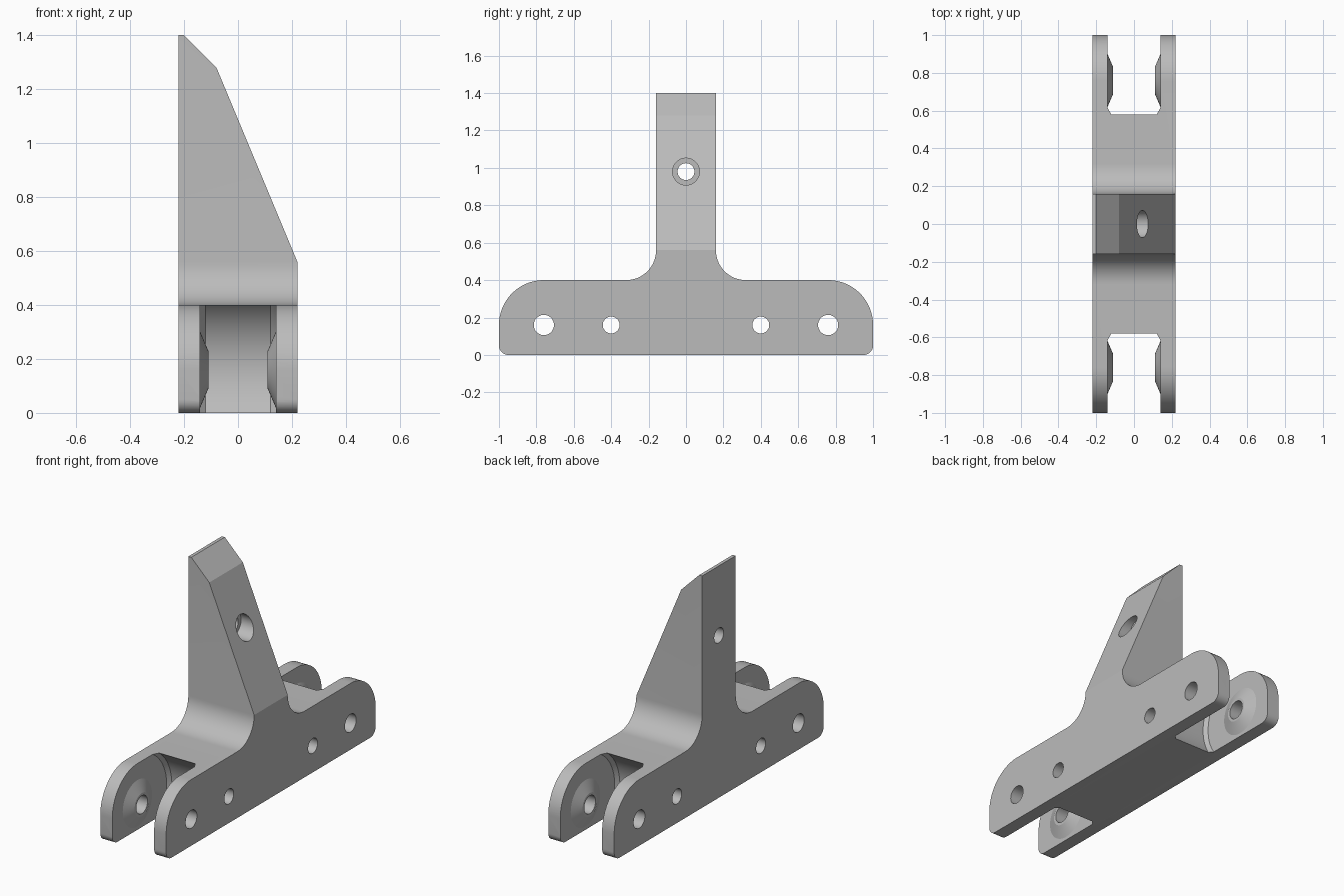
import bpy
import bmesh
from math import sin, cos, pi, radians
from mathutils import Vector

cube = bpy.data.objects.get("Cube")
if cube:
    bpy.data.objects.remove(cube, do_unlink=True)

HALF = 0.22            # half width of the bracket
PIN_Y, PIN_Z = 0.76, 0.16

grey = bpy.data.materials.new("plain grey")
grey.use_nodes = True
grey.diffuse_color = (0.5, 0.5, 0.5, 1)
grey.node_tree.nodes["Principled BSDF"].inputs["Base Color"].default_value = (0.5, 0.5, 0.5, 1)


def arc(cy, cz, r, start, end, steps=16):
    angles = [radians(start + (end - start) * i / steps) for i in range(steps + 1)]
    return [(cy + r * cos(a), cz + r * sin(a)) for a in angles]


def finish(name, bm):
    bmesh.ops.recalc_face_normals(bm, faces=bm.faces)
    mesh = bpy.data.meshes.new(name)
    bm.to_mesh(mesh)
    bm.free()
    mesh.materials.append(grey)
    obj = bpy.data.objects.new(name, mesh)
    bpy.context.collection.objects.link(obj)
    return obj


def turned(name, profile, y, z, sides=64):
    """Solid turned about an axis along x, from (x, radius) pairs."""
    bm = bmesh.new()
    rings = []
    for x, r in profile:
        rings.append([bm.verts.new((x, y + r * cos(2 * pi * i / sides),
                                    z + r * sin(2 * pi * i / sides))) for i in range(sides)])
    for a, b in zip(rings, rings[1:]):
        for i in range(sides):
            j = (i + 1) % sides
            bm.faces.new((a[i], a[j], b[j], b[i]))
    bm.faces.new(rings[0])
    bm.faces.new(rings[-1])
    return finish(name, bm)


# Body: mirrored side outline pushed through the width
half = (arc(0.95, 0.05, 0.05, -90, 0, 8) + arc(PIN_Y, PIN_Z, 0.24, 0, 90, 24)
        + arc(0.32, 0.56, 0.16, 270, 180) + [(0.16, 1.4)])
outline = half + [(-y, z) for y, z in reversed(half)]
bm = bmesh.new()
face = bm.faces.new([bm.verts.new((-HALF, y, z)) for y, z in outline])
pushed = bmesh.ops.extrude_face_region(bm, geom=[face])["geom"]
bmesh.ops.translate(bm, vec=(2 * HALF, 0, 0),
                    verts=[g for g in pushed if isinstance(g, bmesh.types.BMVert)])

# Sloping face and tip chamfer of the upright
for (x0, z0), (x1, z1) in (((HALF, 0.56), (-0.08, 1.28)), ((-0.08, 1.28), (-0.20, 1.4))):
    cut = bmesh.ops.bisect_plane(bm, geom=bm.verts[:] + bm.edges[:] + bm.faces[:], dist=1e-5,
                                 plane_co=(x0, 0, z0), plane_no=Vector((z1 - z0, 0, x0 - x1)),
                                 clear_outer=True)
    bmesh.ops.holes_fill(bm, edges=[e for e in bm.edges if e.is_boundary], sides=0)
body = finish("bracket_body", bm)

# Clevis slots with raised bosses, pin holes, small holes, counterbored hole
side = [(0.14, 0.28), (0.14, 0.14), (0.11, 0.07)]
slot = [(-0.11, 0.07), (-0.14, 0.14), (-0.14, 0.28), (-0.12, 0.30), (0.12, 0.30)] + side
cutters = []
for s in (-1, 1):
    cutters.append(turned("slot_cutter", slot, s * PIN_Y, PIN_Z, 96))
    cutters.append(turned("pin_hole_cutter", [(-1, 0.054), (1, 0.054)], s * PIN_Y, PIN_Z, 48))
    cutters.append(turned("small_hole_cutter", [(-1, 0.045), (1, 0.045)], s * 0.4, PIN_Z, 48))
cutters.append(turned("counterbore_cutter",
                      [(-1, 0.045), (-0.03, 0.045), (-0.03, 0.072), (1, 0.072)], 0, 0.98, 48))

for cutter in cutters:
    cutter.hide_render = True
    mod = body.modifiers.new(cutter.name, "BOOLEAN")
    mod.operation = "DIFFERENCE"
    mod.solver = "EXACT"
    mod.object = cutter

# Keep the cut result and drop the cutters
graph = bpy.context.evaluated_depsgraph_get()
result = bpy.data.meshes.new_from_object(body.evaluated_get(graph))
body.modifiers.clear()
body.data = result
for cutter in cutters:
    bpy.data.objects.remove(cutter, do_unlink=True)

bpy.ops.object.select_all(action="DESELECT")
body.select_set(True)
bpy.context.view_layer.objects.active = body
bpy.ops.object.shade_smooth_by_angle(angle=radians(20))
